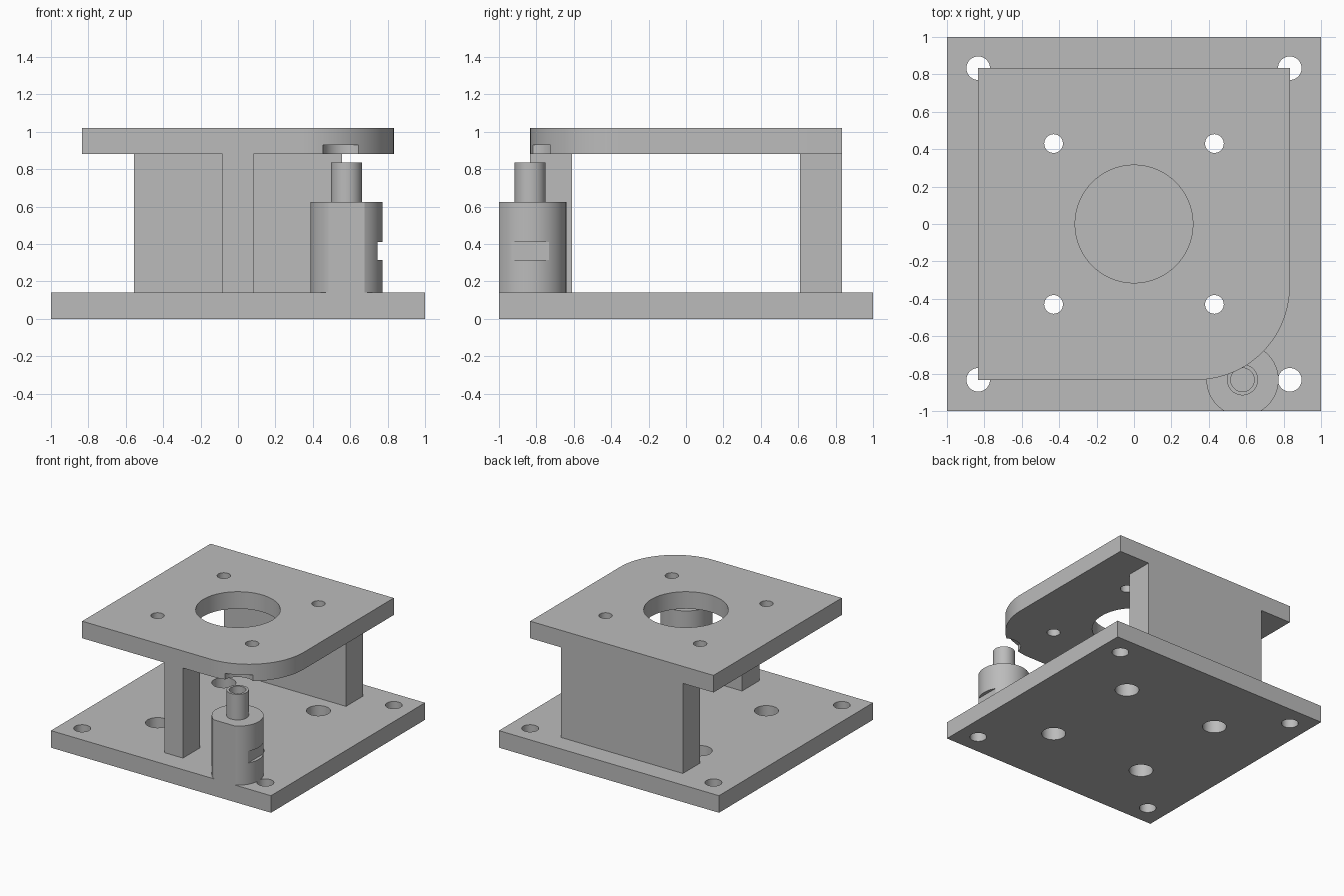
import bpy
import bmesh
from math import cos, sin, pi, radians
from mathutils import Matrix, Vector

default = bpy.data.objects.get("Cube")
if default:
    bpy.data.objects.remove(default, do_unlink=True)

# One flat grey for the whole bracket
grey = bpy.data.materials.new("machined grey")
grey.use_nodes = True
colour = (0.5, 0.5, 0.5, 1)
grey.diffuse_color = colour
grey.node_tree.nodes["Principled BSDF"].inputs["Base Color"].default_value = colour

SIDE = 0.833          # half width of the top plate, also the corner hole spacing
BOLT = 0.43           # spacing of the inner bolt holes
FLOOR, DECK, TOP = 0.14, 0.88, 1.02
POST = (0.58, -SIDE)  # centre of the post
FOUR = [(x, y) for x in (-1, 1) for y in (-1, 1)]


def new_object(name, bm):
    mesh = bpy.data.meshes.new(name)
    bmesh.ops.recalc_face_normals(bm, faces=bm.faces)
    bm.to_mesh(mesh)
    bm.free()
    mesh.materials.append(grey)
    obj = bpy.data.objects.new(name, mesh)
    bpy.context.collection.objects.link(obj)
    return obj


def box(name, low, high):
    low, high = Vector(low), Vector(high)
    bm = bmesh.new()
    bmesh.ops.create_cube(bm, size=1, matrix=Matrix.Translation((low + high) / 2)
                          @ Matrix.Diagonal((high - low).to_4d()))
    return new_object(name, bm)


def cylinder(name, centre, radius, bottom, top):
    bm = bmesh.new()
    bmesh.ops.create_cone(bm, cap_ends=True, segments=64, radius1=radius, radius2=radius,
                          depth=top - bottom,
                          matrix=Matrix.Translation((*centre, (bottom + top) / 2)))
    return new_object(name, bm)


def prism(name, outline, bottom, top):
    bm = bmesh.new()
    face = bm.faces.new([bm.verts.new((x, y, bottom)) for x, y in outline])
    grown = bmesh.ops.extrude_face_region(bm, geom=[face])["geom"]
    bmesh.ops.translate(bm, vec=(0, 0, top - bottom),
                        verts=[v for v in grown if isinstance(v, bmesh.types.BMVert)])
    return new_object(name, bm)


def select(obj):
    bpy.ops.object.select_all(action='DESELECT')
    obj.select_set(True)
    bpy.context.view_layer.objects.active = obj


def cut(obj, cutters):
    select(obj)
    for cutter in cutters:
        mod = obj.modifiers.new("cut", 'BOOLEAN')
        mod.operation = 'DIFFERENCE'
        mod.solver = 'EXACT'
        mod.object = cutter
        bpy.ops.object.modifier_apply(modifier=mod.name)
        bpy.data.objects.remove(cutter, do_unlink=True)


def holes(spacing, radius, bottom, top):
    return [cylinder("hole_cutter", (x * spacing, y * spacing), radius, bottom, top)
            for x, y in FOUR]


# Base plate with corner holes and wider access holes
base = box("base_plate", (-1, -1, 0), (1, 1, FLOOR))
cut(base, holes(SIDE, 0.063, -0.1, 0.3) + holes(BOLT, 0.09, -0.1, 0.3))

# Top plate with one large rounded corner
R = 0.5
arc = [(SIDE - R + R * cos(a), R - SIDE + R * sin(a))
       for a in (-pi / 2 + pi / 2 * i / 32 for i in range(33))]
plate = prism("top_plate", arc + [(SIDE, SIDE), (-SIDE, SIDE), (-SIDE, -SIDE)], DECK, TOP)
cut(plate, [cylinder("bore_cutter", (0, 0), 0.315, 0.7, 1.2),
            cylinder("relief_cutter", POST, 0.127, 0.8, 0.93)]
    + holes(BOLT, 0.05, 0.7, 1.2))

# Supports between the plates
front_support = box("front_support", (-0.083, -SIDE, FLOOR), (0.083, -0.61, DECK))
back_support = box("back_support", (-0.555, 0.61, FLOOR), (0.555, SIDE, DECK))

# Post, trimmed flush with the base and notched on the side
post = cylinder("post", POST, 0.193, FLOOR, 0.625)
cut(post, [box("trim_cutter", (0, -1.5, 0), (1.2, -1, 1)),
           box("notch_cutter", (0.745, -1.2, 0.315), (1, -0.5, 0.412))])

# Hollow spigot on the post
spigot = cylinder("spigot", POST, 0.083, 0.625, 0.835)
cut(spigot, [cylinder("spigot_bore_cutter", POST, 0.063, 0.64, 1)])

for obj in (base, plate, post, spigot):
    select(obj)
    bpy.ops.object.shade_smooth_by_angle(angle=radians(30))
